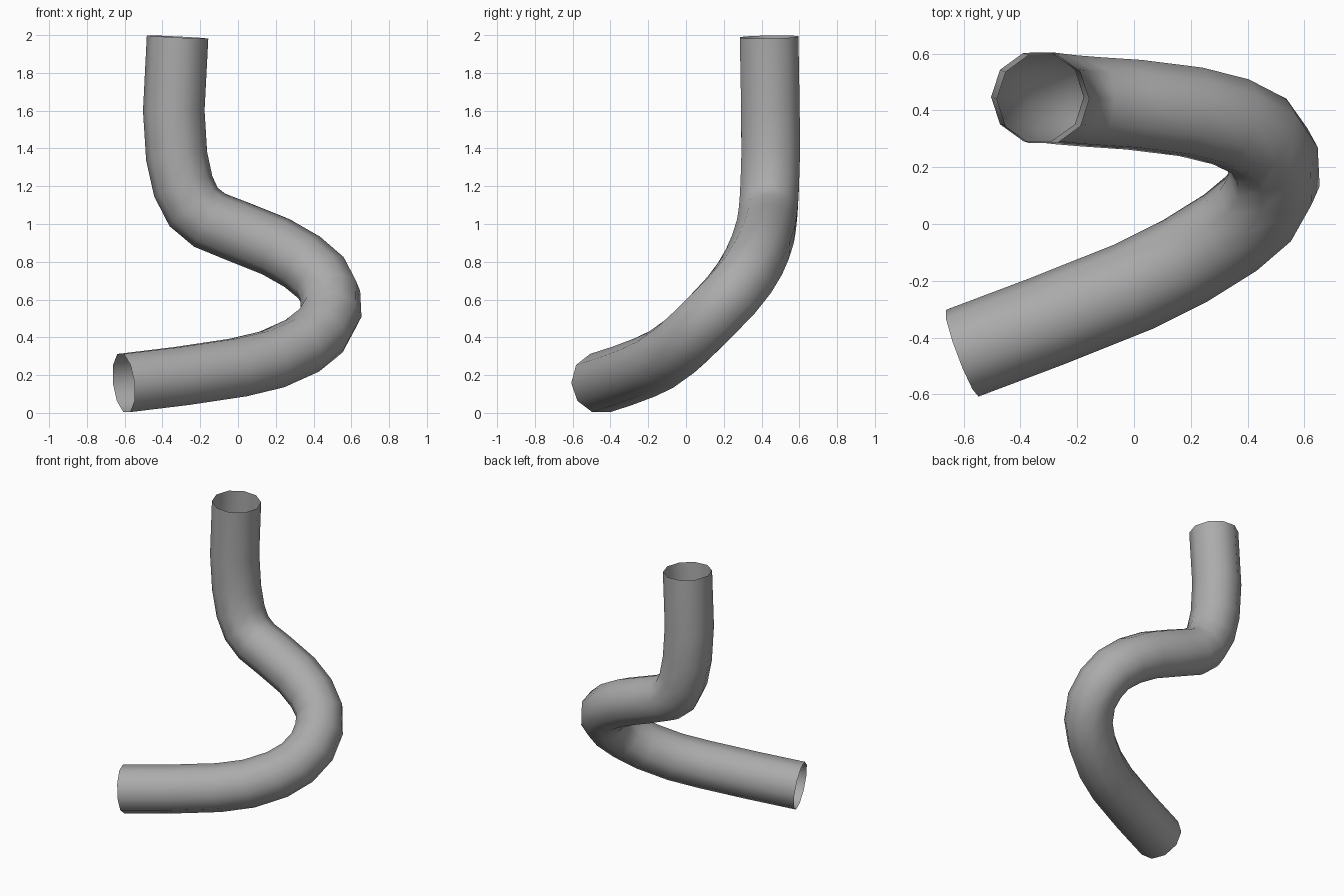
import bpy, bmesh
from math import cos, sin, tau
from mathutils import Vector

if "Cube" in bpy.data.objects:
    bpy.data.objects.remove(bpy.data.objects["Cube"])

SIDES, RADIUS = 10, 0.163

# Centreline of the bent pipe, from the upright top end down to the low front end
path = [Vector(p) for p in (
    (-0.32, 0.44, 1.99), (-0.34, 0.447, 1.60), (-0.325, 0.448, 1.36),
    (-0.29, 0.443, 1.20), (-0.235, 0.437, 1.09), (-0.15, 0.43, 1.02),
    (0.00, 0.42, 0.96), (0.20, 0.395, 0.88), (0.34, 0.36, 0.80),
    (0.44, 0.31, 0.715), (0.488, 0.24, 0.625), (0.493, 0.15, 0.53),
    (0.44, 0.055, 0.435), (0.34, -0.03, 0.355), (0.18, -0.13, 0.283),
    (0.00, -0.22, 0.24), (-0.30, -0.34, 0.195), (-0.605, -0.455, 0.158))]

# Sweep a ten-sided ring along the path without twist; both ends stay open
bm = bmesh.new()
rings = []
normal = Vector((1, 0, 0))
last = len(path) - 1
for i, p in enumerate(path):
    ahead = (path[min(i + 1, last)] - p).normalized()
    behind = (p - path[max(i - 1, 0)]).normalized()
    tangent = (ahead + behind).normalized()
    normal = (normal - tangent * normal.dot(tangent)).normalized()
    side = tangent.cross(normal)
    rings.append([bm.verts.new(p + RADIUS * (normal * cos(tau * k / SIDES) + side * sin(tau * k / SIDES)))
                  for k in range(SIDES)])

for a, b in zip(rings, rings[1:]):
    for k in range(SIDES):
        n = (k + 1) % SIDES
        bm.faces.new((a[k], a[n], b[n], b[k])).smooth = True

mesh = bpy.data.meshes.new("bent_pipe")
bm.to_mesh(mesh)
bm.free()

# Dark grey surface
grey = bpy.data.materials.new("dark_grey")
grey.diffuse_color = (0.41, 0.41, 0.41, 1)
grey.use_nodes = True
grey.node_tree.nodes["Principled BSDF"].inputs["Base Color"].default_value = grey.diffuse_color
mesh.materials.append(grey)
bpy.context.collection.objects.link(bpy.data.objects.new("bent_pipe", mesh))
